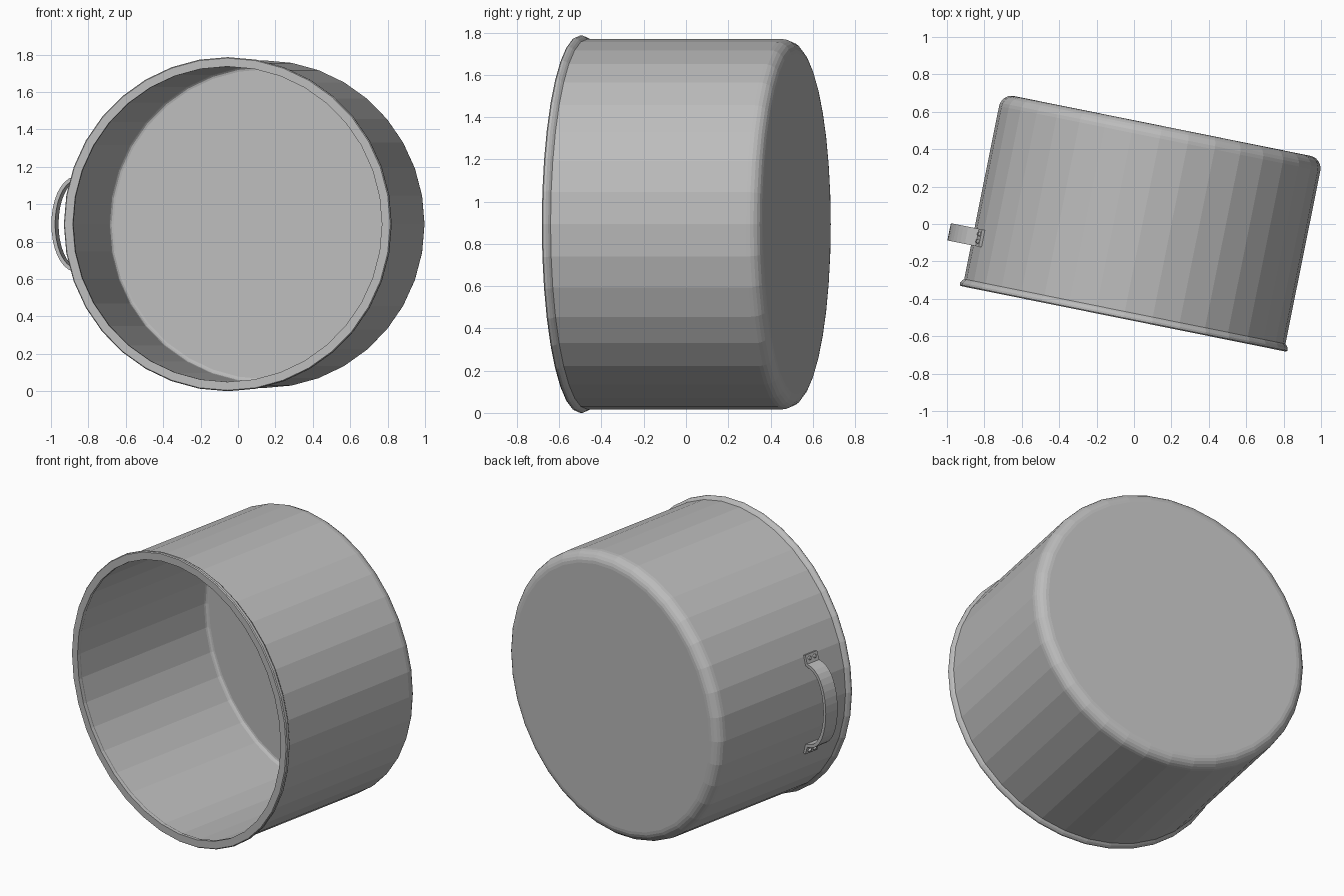
import bpy, bmesh, math
from mathutils import Matrix, Vector

cube = bpy.data.objects.get("Cube")
if cube:
    bpy.data.objects.remove(cube, do_unlink=True)

metal = bpy.data.materials.new("brushed_grey_metal")
metal.use_nodes = True
grey = (0.5, 0.5, 0.5, 1)
metal.diffuse_color = grey
metal.node_tree.nodes["Principled BSDF"].inputs["Base Color"].default_value = grey

# The pot lies on its side: its axis is local Y, turned about Z
PLACE = Matrix.Translation((-0.057, -0.507, 0.893)) @ Matrix.Rotation(math.radians(-11.4), 4, "Z")
WALL = 0.876
SIDES = 36


def finish(name, bm):
    bmesh.ops.recalc_face_normals(bm, faces=bm.faces)
    mesh = bpy.data.meshes.new(name)
    bm.to_mesh(mesh)
    bm.free()
    mesh.materials.append(metal)
    obj = bpy.data.objects.new(name, mesh)
    bpy.context.collection.objects.link(obj)
    obj.matrix_world = PLACE
    return obj


def fillet(radius, depth, size, steps):
    """Rounded corner from the wall to the base, as (radius, depth) points."""
    angles = [math.pi / 2 * i / steps for i in range(steps + 1)]
    return [(radius - size + size * math.cos(a), depth - size + size * math.sin(a)) for a in angles]


def lathe(name, profile):
    """Spin (radius, depth) points about local Y and cap both ends."""
    bm = bmesh.new()
    turns = [2 * math.pi * i / SIDES for i in range(SIDES)]
    rings = [[bm.verts.new((r * math.cos(a), y, r * math.sin(a))) for a in turns]
             for r, y in profile]
    for low, high in zip(rings, rings[1:]):
        for i in range(SIDES):
            j = (i + 1) % SIDES
            bm.faces.new((low[i], low[j], high[j], high[i]))
    bm.faces.new(rings[0])
    bm.faces.new(rings[-1])
    return finish(name, bm)


# Pot shell: inner floor, inner wall, rolled lip, outer wall, rounded base
inside = fillet(0.848, 1.025, 0.02, 3)[::-1]
lip = [(0.848, 0.03), (0.843, 0.02), (0.843, 0.0), (0.888, 0.0), (0.893, 0.006),
       (0.893, 0.018), (0.886, 0.03), (WALL, 0.04)]
lathe("pot_body", inside + lip + fillet(WALL, 1.052, 0.068, 6))


# Handle strap: one bent strip with feet lying against the wall
def on_wall(z, lift=0.0):
    return math.sqrt(WALL ** 2 - z ** 2) + lift


HANDLE_Y, HALF_WIDTH, THICK = 0.272, 0.047, 0.02
arc = [math.radians(10 * i) for i in range(-9, 10)]
bend = [Vector((0.845 + 0.15 * math.cos(a) ** 0.85, 0.25 * math.sin(a))) for a in arc[1:-1]]
foot = [Vector((on_wall(z, 0.006), z)) for z in (0.31, 0.255)]
path = [Vector((p.x, -p.y)) for p in foot] + bend + foot[::-1]

bm = bmesh.new()
sections = []
for i, p in enumerate(path):
    tangent = (path[min(i + 1, len(path) - 1)] - path[max(i - 1, 0)]).normalized()
    normal = Vector((tangent.y, -tangent.x)) * THICK / 2
    corners = [(p + normal, -1), (p + normal, 1), (p - normal, 1), (p - normal, -1)]
    sections.append([bm.verts.new((-q.x, HANDLE_Y + side * HALF_WIDTH, q.y)) for q, side in corners])
for a, b in zip(sections, sections[1:]):
    for k in range(4):
        m = (k + 1) % 4
        bm.faces.new((a[k], a[m], b[m], b[k]))
bm.faces.new(sections[0])
bm.faces.new(sections[-1])
finish("handle_strap", bm)

# Rivets: a pair on each handle foot
bm = bmesh.new()
for z in (-0.285, 0.285):
    outward = Vector((-on_wall(z), 0, z)).normalized()
    for dy in (-0.02, 0.02):
        spot = outward * (WALL + 0.018) + Vector((0, HANDLE_Y + dy, 0))
        pose = Matrix.Translation(spot) @ outward.to_track_quat("Z", "Y").to_matrix().to_4x4()
        bmesh.ops.create_cone(bm, cap_ends=True, segments=12, radius1=0.014,
                              radius2=0.009, depth=0.016, matrix=pose)
finish("handle_rivets", bm)
